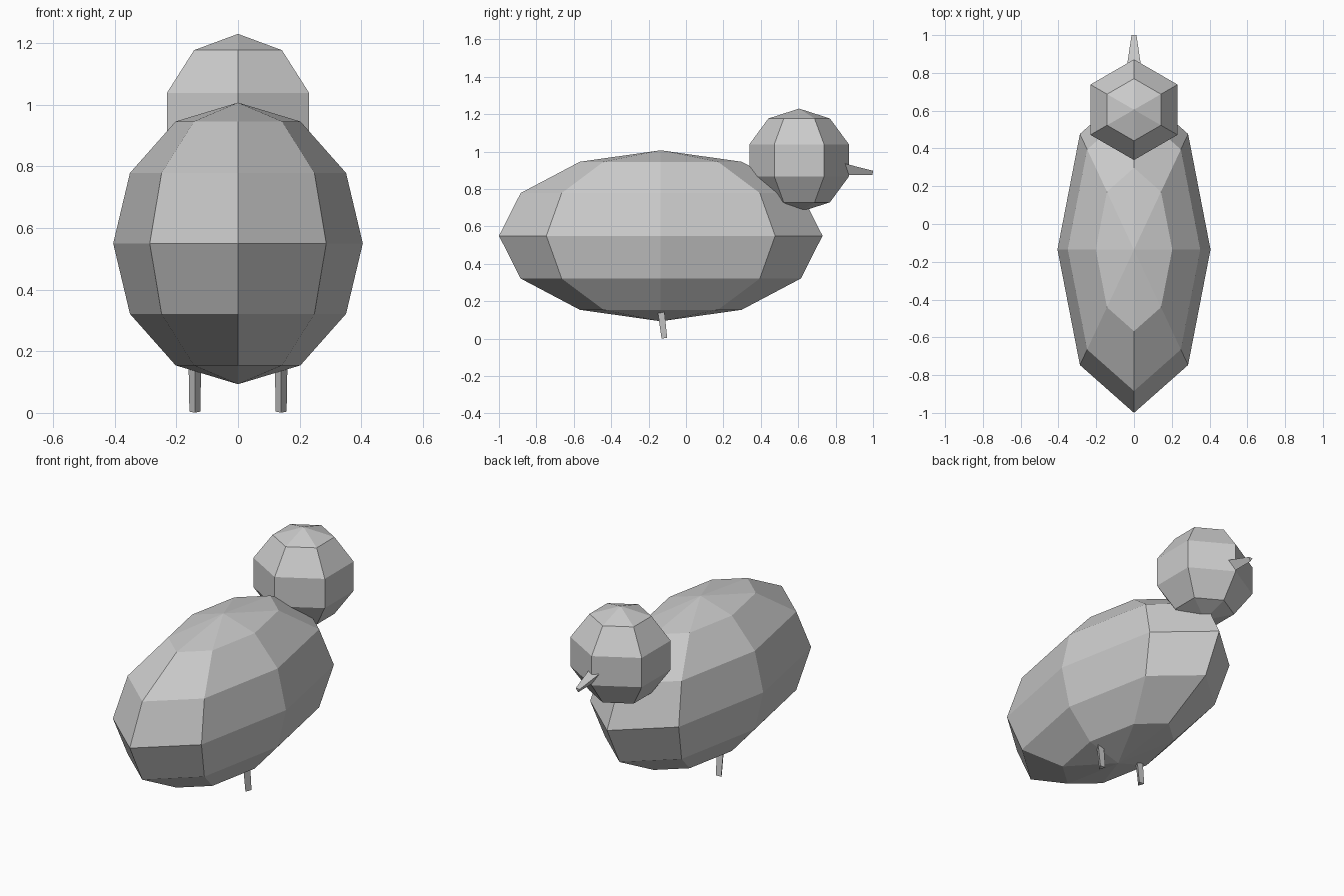
import bpy, bmesh, math
from mathutils import Vector

if "Cube" in bpy.data.objects:
    bpy.data.objects.remove(bpy.data.objects["Cube"])


def finish(bm, name):
    bmesh.ops.recalc_face_normals(bm, faces=bm.faces)
    mesh = bpy.data.meshes.new(name)
    bm.to_mesh(mesh)
    bm.free()
    obj = bpy.data.objects.new(name, mesh)
    bpy.context.collection.objects.link(obj)
    return obj


def ellipsoid(name, center, radii, segments, rings):
    bm = bmesh.new()
    bmesh.ops.create_uvsphere(bm, u_segments=segments, v_segments=rings, radius=1)
    bmesh.ops.scale(bm, vec=radii, verts=bm.verts)
    bmesh.ops.translate(bm, vec=center, verts=bm.verts)
    return finish(bm, name)


def tri_peg(name, start, end, r0, r1, point):
    """Tapered three-sided peg with one long edge facing `point`."""
    start, end = Vector(start), Vector(end)
    d = (end - start).normalized()
    v = Vector(point)
    v = (v - d * v.dot(d)).normalized()
    u = d.cross(v)
    bm = bmesh.new()
    ends = []
    for c, r in ((start, r0), (end, r1)):
        ends.append([bm.verts.new(c + r * (v * math.cos(a) + u * math.sin(a)))
                     for a in (0, math.tau / 3, 2 * math.tau / 3)])
    a, b = ends
    bm.faces.new(a)
    bm.faces.new(b)
    for i in range(3):
        j = (i + 1) % 3
        bm.faces.new((a[i], a[j], b[j], b[i]))
    return finish(bm, name)


# Body and head
ellipsoid("body", (0, -0.135, 0.55), (0.405, 0.865, 0.457), 8, 6)
ellipsoid("head", (0, 0.605, 0.953), (0.28, 0.28, 0.277), 6, 5)

# Beak: flat on top, ridge underneath
tri_peg("beak", (0, 0.75, 0.932), (0, 0.999, 0.89), 0.057, 0.015, (0, 0, -1))

# Legs: leaning slightly, ridge towards -y
for side, sx in (("left", -1), ("right", 1)):
    tri_peg(side + "_leg", (0.14 * sx, -0.134, 0.2), (0.14 * sx, -0.1105, 0.003),
            0.0245, 0.0205, (0, -1, 0))
